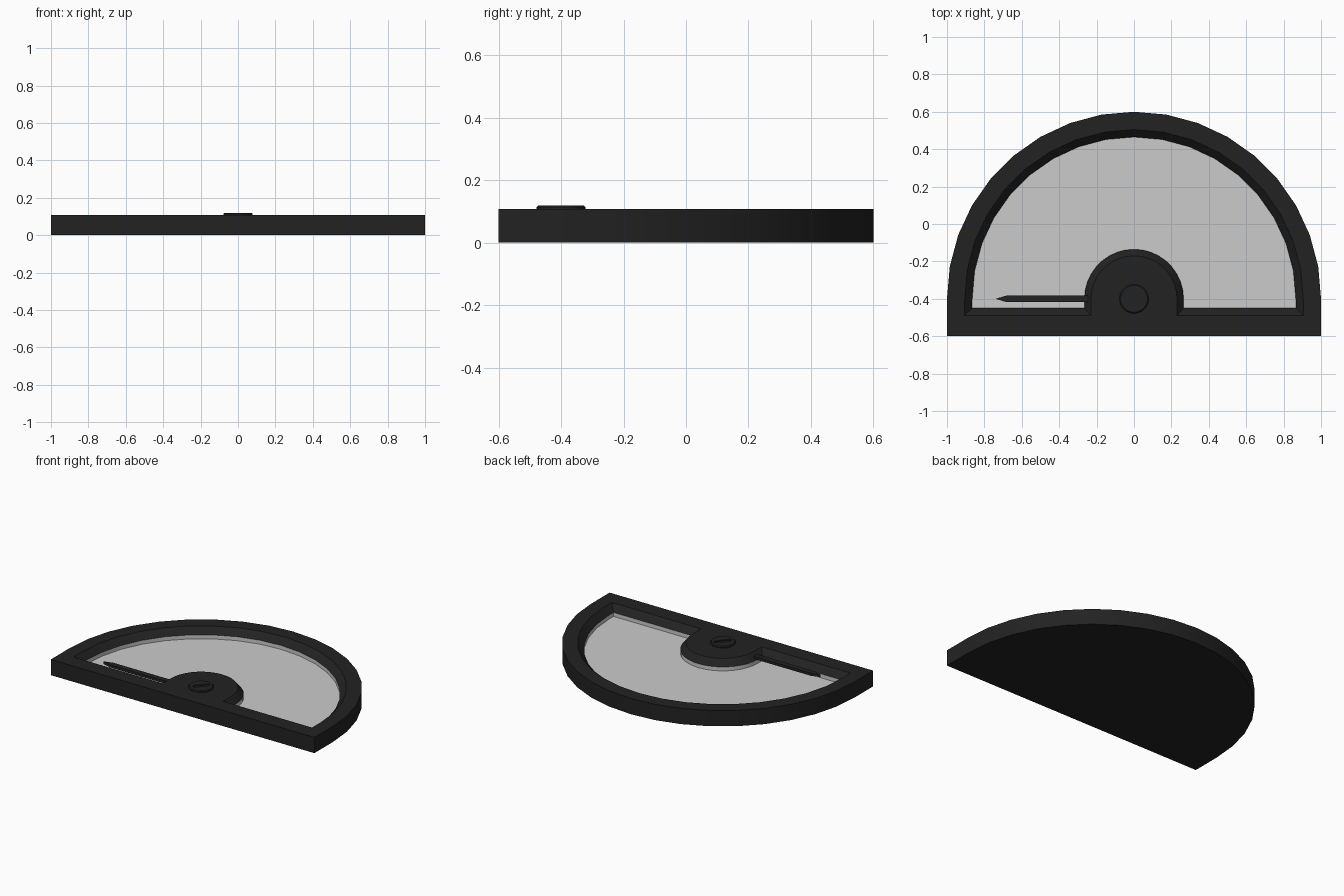
import bpy, bmesh, math

if "Cube" in bpy.data.objects:
    bpy.data.objects.remove(bpy.data.objects["Cube"])

CY = -0.4            # centre of the dial arc
TOP, LIP, FLOOR = 0.108, 0.065, 0.038
N = 18               # segments per half circle

black = bpy.data.materials.new("black_plastic")
black.diffuse_color = (0.016, 0.016, 0.016, 1)
black.use_nodes = True
black.node_tree.nodes["Principled BSDF"].inputs["Base Color"].default_value = black.diffuse_color


def arc(r, a0=0, a1=180, n=N, cx=0, cy=CY):
    return [(cx + r * math.cos(math.radians(a0 + (a1 - a0) * i / n)),
             cy + r * math.sin(math.radians(a0 + (a1 - a0) * i / n))) for i in range(n + 1)]


def dome(r, y):
    # front right corner, arc, front left corner
    return [(r, y)] + arc(r) + [(-r, y)]


def opening(r, y, hub):
    # dome outline followed by the notch around the hub
    return dome(r, y) + [(-hub, y)] + arc(hub, 180, 0) + [(hub, y)]


def loop(bm, pts, z):
    return [bm.verts.new((x, y, z)) for x, y in pts]


def bridge(bm, a, b):
    n = len(a)
    for i in range(n):
        j = (i + 1) % n
        bm.faces.new((a[i], a[j], b[j], b[i]))


def finish(bm, name, mat=None, fix=True):
    if fix:
        bmesh.ops.recalc_face_normals(bm, faces=bm.faces)
    me = bpy.data.meshes.new(name)
    bm.to_mesh(me)
    bm.free()
    ob = bpy.data.objects.new(name, me)
    bpy.context.collection.objects.link(ob)
    if mat:
        me.materials.append(mat)
    return ob


def prism(name, layers, mat=None):
    # closed solid from stacked (outline, z) layers
    bm = bmesh.new()
    rings = [loop(bm, p, z) for p, z in layers]
    for a, b in zip(rings, rings[1:]):
        bridge(bm, a, b)
    bm.faces.new(rings[0][::-1])
    bm.faces.new(rings[-1])
    return finish(bm, name, mat)


def smooth(ob, angle=30):
    bpy.ops.object.select_all(action='DESELECT')
    ob.select_set(True)
    bpy.context.view_layer.objects.active = ob
    bpy.ops.object.shade_smooth_by_angle(angle=math.radians(angle))


# Housing: outer shell, flat rim with hub, sloped inner edge
bm = bmesh.new()
base = loop(bm, dome(1, -0.6), 0)
rim = loop(bm, dome(1, -0.6), TOP)
edge = loop(bm, opening(0.905, -0.49, 0.23), TOP)
lip = loop(bm, opening(0.865, -0.45, 0.265), LIP)
bm.faces.new(base[::-1])
bridge(bm, base, rim)
m = len(rim)
for i in range(m - 1):
    bm.faces.new((rim[i], rim[i + 1], edge[i + 1], edge[i]))
bm.faces.new([rim[-1], rim[0], edge[0]] + edge[:m - 2:-1])
bridge(bm, edge, lip)
smooth(finish(bm, "housing", black))

# Dial plate: grey floor with a low upright wall
bm = bmesh.new()
wall = loop(bm, opening(0.865, -0.45, 0.265), LIP)
floor = loop(bm, opening(0.865, -0.45, 0.265), FLOOR)
bridge(bm, wall, floor)
bm.faces.new(floor)
smooth(finish(bm, "dial_plate", fix=False))

# Needle
pts = [(-0.2, -0.418), (-0.2, -0.382), (-0.68, -0.382), (-0.74, -0.4), (-0.68, -0.418)]
prism("needle", [(pts, 0.07), (pts, 0.088)], black)

# Pivot screw with a diagonal round-ended slot
screw = prism("pivot_screw", [(arc(0.078, 0, 348.75, 31), 0.1),
                              (arc(0.078, 0, 348.75, 31), 0.114),
                              (arc(0.072, 0, 348.75, 31), 0.12)], black)
d = 0.04
ca, sa = d * math.cos(math.radians(50)), d * math.sin(math.radians(50))
slot = arc(0.015, -40, 140, 8, ca, CY + sa) + arc(0.015, 140, 320, 8, -ca, CY - sa)
cutter = prism("slot_cutter", [(slot, 0.112), (slot, 0.13)], black)
cutter.hide_render = True
cutter.hide_set(True)
cut = screw.modifiers.new("slot", 'BOOLEAN')
cut.object = cutter
cut.operation = 'DIFFERENCE'
cut.solver = 'EXACT'
smooth(screw)
